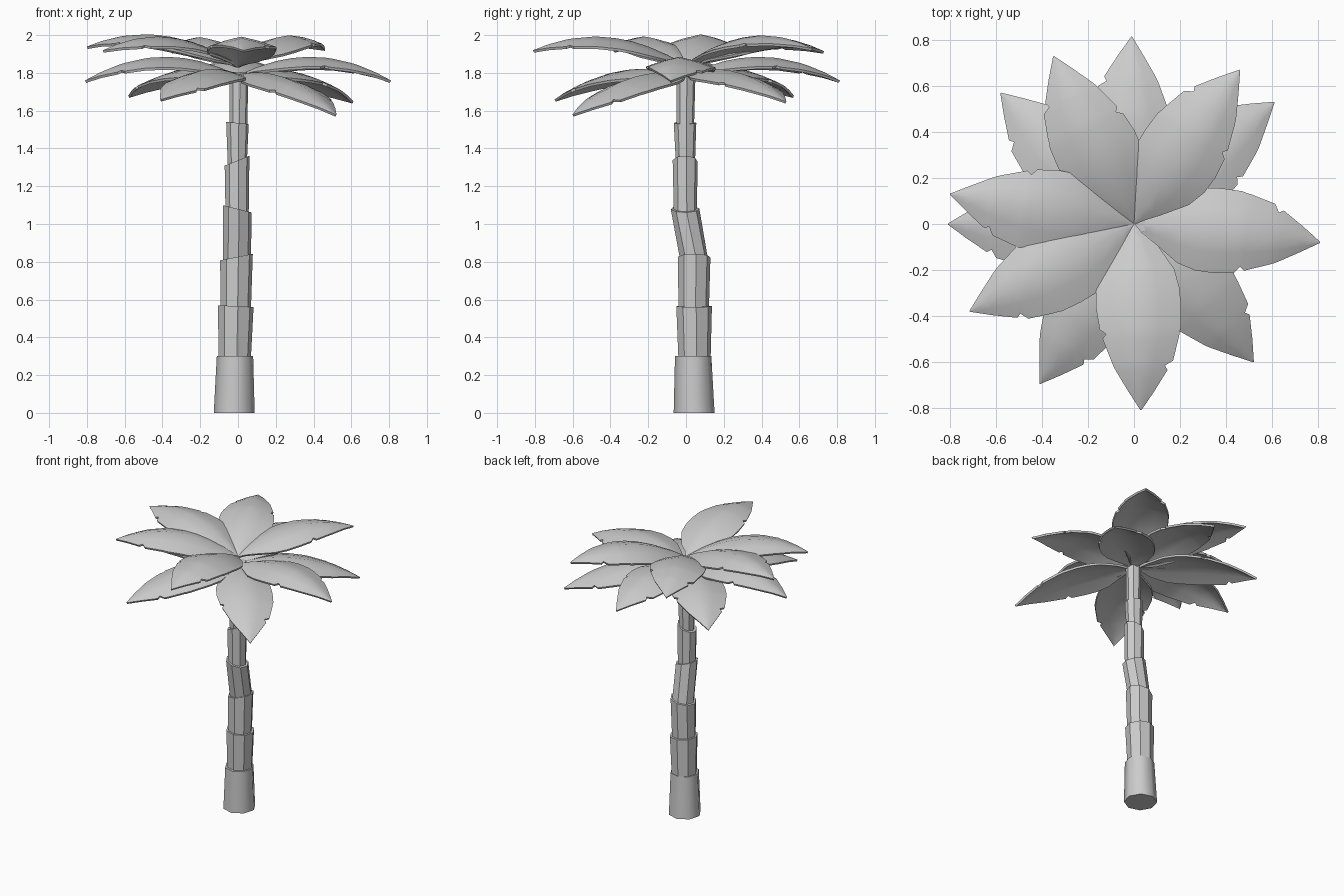
import bpy, math
from mathutils import Vector

if "Cube" in bpy.data.objects:
    bpy.data.objects.remove(bpy.data.objects["Cube"])


def make_object(name, verts, faces):
    mesh = bpy.data.meshes.new(name)
    mesh.from_pydata(verts, [], faces)
    mesh.update()
    obj = bpy.data.objects.new(name, mesh)
    bpy.context.collection.objects.link(obj)
    return obj


def trunk_section(name, bottom, top, sides=8, smooth=False):
    """Closed tapered section; each ring is (x, y, z, radius, slope along x)."""
    verts = []
    for x, y, z, r, slope in (bottom, top):
        for i in range(sides):
            a = 2 * math.pi * (i + 0.15) / sides
            dx, dy = r * math.cos(a), r * math.sin(a)
            verts.append((x + dx, y + dy, z + slope * dx))
    faces = [(i, (i + 1) % sides, sides + (i + 1) % sides, sides + i) for i in range(sides)]
    faces += [tuple(reversed(range(sides))), tuple(range(sides, 2 * sides))]
    obj = make_object(name, verts, faces)
    for p in obj.data.polygons:
        p.use_smooth = smooth and len(p.vertices) == 4


# Trunk: stacked sections, each slightly wider at its slanted top
SECTIONS = [
    ((-.02, .043, 0, .109, 0), (-.016, .038, .30, .097, 0)),
    ((-.017, .045, .29, .086, 0), (-.012, .043, .565, .095, -.05)),
    ((-.012, .041, .55, .081, -.05), (-.008, .043, .825, .087, .2)),
    ((-.006, .043, .81, .075, .2), (-.003, -.005, 1.08, .076, -.25)),
    ((-.005, -.003, 1.065, .062, -.25), (-.005, -.005, 1.335, .066, .4)),
    ((-.003, -.003, 1.32, .051, .4), (-.003, -.005, 1.535, .060, -.1)),
    ((.002, -.004, 1.52, .047, -.1), (.005, 0, 1.805, .051, 0)),
]
for n, (low, high) in enumerate(SECTIONS):
    trunk_section(f"trunk_section_{n + 1}", low, high, smooth=(n == 0))

# Leaf outline: fraction of length, left half-width, right half-width (with torn notches)
OUTLINE = [(0, .004, .004), (.05, .035, .03), (.12, .10, .075), (.25, .168, .15),
           (.35, .187, .175), (.45, .192, .178), (.56, .188, .166), (.585, .182, .140),
           (.61, .178, .155), (.74, .148, .118), (.765, .112, .110), (.79, .122, .10),
           (.9, .062, .05), (1, .002, .002)]


def leaf(name, tip, base_z, arch):
    """Arched leaf folded along its midrib, from the trunk axis to the tip."""
    tx, ty, tz = tip
    side = Vector((-ty, tx, 0)).normalized()
    verts = []
    for t, left, right in OUTLINE:
        rib = Vector((tx * t, ty * t, base_z + (tz - base_z) * t + 4 * arch * t * (1 - t)))
        for w, f in ((left, 1), (left, .5), (0, 0), (-right, .5), (-right, 1)):
            drop = .29 * abs(w) * f ** 1.3
            verts.append(rib + side * w * f - Vector((0, 0, drop)))
    faces = []
    for i in range(len(OUTLINE) - 1):
        for j in range(4):
            a = i * 5 + j
            faces.append((a, a + 1, a + 6, a + 5)[::-1])
    obj = make_object(name, verts, faces)
    # Face up, then thicken downwards
    if sum(p.normal.z for p in obj.data.polygons) < 0:
        obj.data.flip_normals()
    mod = obj.modifiers.new("thickness", 'SOLIDIFY')
    mod.thickness = .014
    mod.offset = -1
    bpy.ops.object.select_all(action='DESELECT')
    bpy.context.view_layer.objects.active = obj
    obj.select_set(True)
    bpy.ops.object.modifier_apply(modifier=mod.name)
    bpy.ops.object.shade_smooth_by_angle(angle=math.radians(35))


# Crown: raised top leaves, level middle leaves, drooping lower leaves
LAYERS = [
    ("upper_leaf", 1.84, .108, [(-.8, .13, 1.94), (-.35, .73, 1.915), (.46, .67, 1.93),
                                (.03, -.81, 1.92), (-.715, -.38, 1.92)]),
    ("middle_leaf", 1.785, .112, [(.81, -.08, 1.76), (-.01, .815, 1.76), (-.81, 0, 1.76)]),
    ("lower_leaf", 1.79, .085, [(-.58, .57, 1.68), (.61, .53, 1.65),
                                (.52, -.6, 1.58), (-.41, -.695, 1.66)]),
]
for name, base_z, arch, tips in LAYERS:
    for n, tip in enumerate(tips):
        leaf(f"{name}_{n + 1}", tip, base_z, arch)
